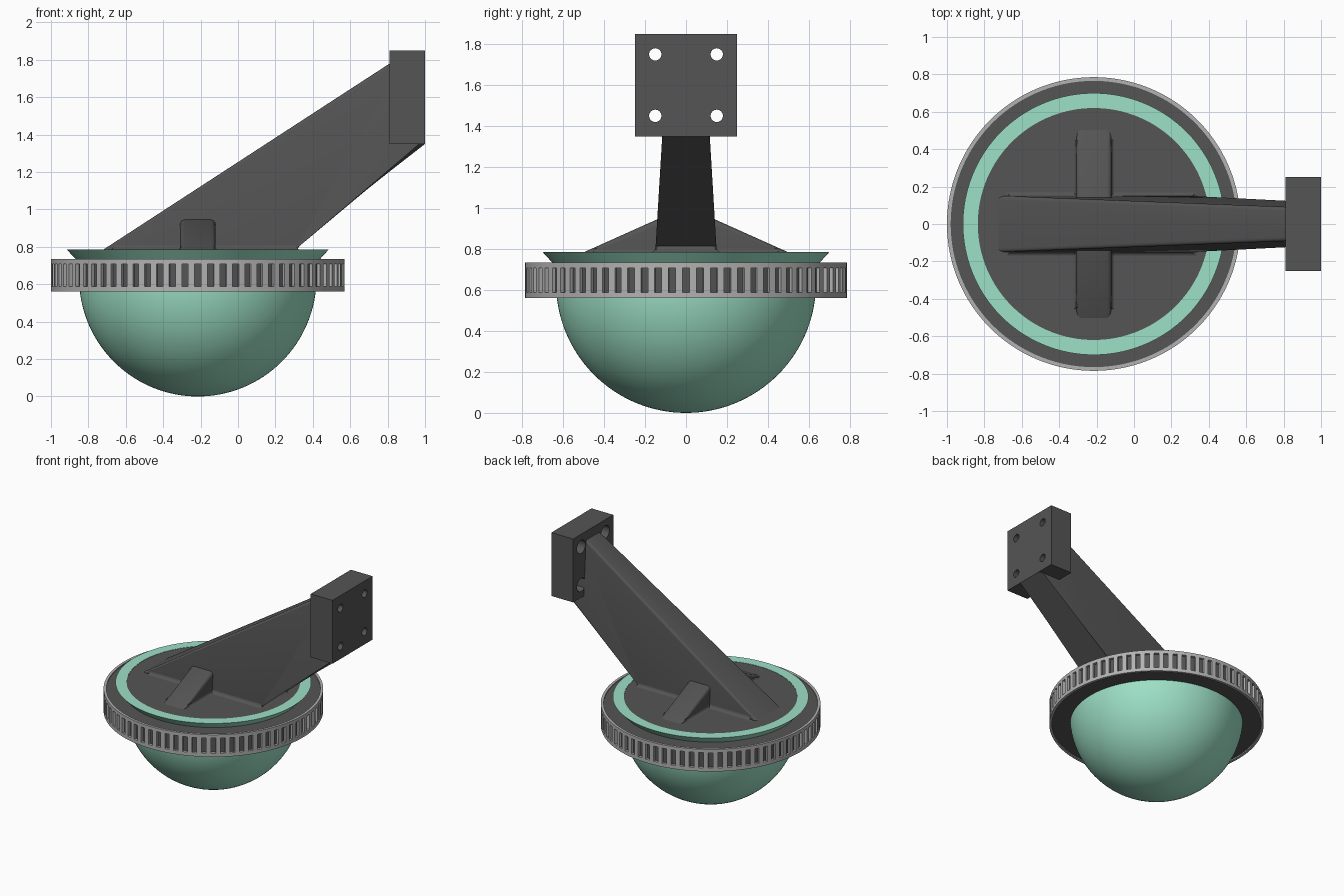
import bpy, bmesh, math
from mathutils import Vector

if "Cube" in bpy.data.objects:
    bpy.data.objects.remove(bpy.data.objects["Cube"])

CX = -0.215          # axis of the round lamp
SEG = 144


def material(name, rgb):
    m = bpy.data.materials.new(name)
    m.diffuse_color = (*rgb, 1)
    m.use_nodes = True
    m.node_tree.nodes["Principled BSDF"].inputs["Base Color"].default_value = m.diffuse_color
    return m


DARK = material("dark_grey", (0.09, 0.09, 0.09))
LIGHT = material("light_grey", (0.45, 0.45, 0.45))
GREEN = material("mint_glass", (0.34, 0.75, 0.57))


def finish(name, bm, mat, angle=30):
    bmesh.ops.remove_doubles(bm, verts=bm.verts, dist=1e-5)
    bmesh.ops.recalc_face_normals(bm, faces=bm.faces)
    me = bpy.data.meshes.new(name)
    bm.to_mesh(me)
    bm.free()
    ob = bpy.data.objects.new(name, me)
    bpy.context.collection.objects.link(ob)
    me.materials.append(mat)
    bpy.ops.object.select_all(action='DESELECT')
    ob.select_set(True)
    bpy.context.view_layer.objects.active = ob
    bpy.ops.object.shade_smooth_by_angle(angle=math.radians(angle))
    return ob


def loft(bm, rings, closed=True):
    """Bridge consecutive rings of points; returns rows of faces."""
    vs = [[bm.verts.new(p) for p in r] for r in rings]
    rows = []
    for a, b in zip(vs, vs[1:]):
        n = len(a)
        rows.append([bm.faces.new((a[i], a[(i + 1) % n], b[(i + 1) % n], b[i]))
                     for i in range(n)])
    return rows, vs


def circle(r, z):
    return [(CX + r * math.cos(2 * math.pi * (i + .5) / SEG),
             r * math.sin(2 * math.pi * (i + .5) / SEG), z) for i in range(SEG)]


def lathe(name, profile, mat):
    bm = bmesh.new()
    loft(bm, [circle(max(r, 1e-7), z) for r, z in profile])
    bmesh.ops.dissolve_degenerate(bm, edges=bm.edges, dist=1e-6)
    return finish(name, bm, mat)


def prism(name, profile, place, bevel):
    """Profile with two sides; side outlines are rounded."""
    bm = bmesh.new()
    _, vs = loft(bm, [[place(p, s) for p in profile] for s in (-1, 1)])
    for v in vs:
        bm.faces.new(v)
    edges = [e for row in vs for i in range(len(row))
             for e in row[i].link_edges if e.other_vert(row[i]) in row]
    bmesh.ops.bevel(bm, geom=list(set(edges)), offset=bevel, segments=4,
                    profile=0.5, affect='EDGES')
    return finish(name, bm, DARK)


def fillet(name, x0, x1, y0, y1, z, r):
    """Concave skirt around the foot of a rib."""
    bm = bmesh.new()
    rings = []
    for k in range(6):
        a = math.pi / 2 * k / 5
        d, h = r * (1 - math.sin(a)), z + r * (1 - math.cos(a))
        rings.append([(x0 - d, y0 - d, h), (x1 + d, y0 - d, h),
                      (x1 + d, y1 + d, h), (x0 - d, y1 + d, h)])
    _, vs = loft(bm, rings)
    bm.faces.new(vs[0])
    bm.faces.new(vs[-1])
    return finish(name, bm, DARK)


# Glass bowl with flared rim
R = 0.635
bowl = [(R * math.sin(math.pi / 2 * k / 32), R - R * math.cos(math.pi / 2 * k / 32))
        for k in range(33)]
lathe("glass_bowl", bowl + [(0.645, 0.725), (0.70, 0.785), (0.62, 0.785), (0.62, 0.76)], GREEN)

# Top cap and ring-shaped housing
lathe("top_cap", [(0, 0.76), (0.62, 0.76), (0.62, 0.783), (0, 0.783)], DARK)
lathe("housing", [(0.625, 0.57), (0.765, 0.57), (0.765, 0.728), (0.625, 0.728), (0.625, 0.57)], DARK)

# Slotted clamp ring: every other face of the middle band opens inward
bm = bmesh.new()
rows, _ = loft(bm, [circle(r, z) for r, z in
                    [(0.765, 0.58), (0.765, 0.56), (0.785, 0.56), (0.785, 0.588),
                     (0.785, 0.708), (0.785, 0.735), (0.765, 0.735), (0.765, 0.715)]])
bmesh.ops.recalc_face_normals(bm, faces=bm.faces)
caps = bmesh.ops.extrude_discrete_faces(bm, faces=rows[3][1::2])["faces"]
for v in {v for f in caps for v in f.verts}:
    d = Vector((v.co.x - CX, v.co.y, 0)).normalized()
    v.co.x, v.co.y = CX + d.x * 0.765, d.y * 0.765
bmesh.ops.delete(bm, geom=caps, context='FACES')
finish("slotted_ring", bm, LIGHT)

# Slanted arm, narrowing towards the wall
arm = [(-0.774, 0.75), (0.31, 0.75), (0.31, 0.815), (1.0, 1.35), (0.9, 1.838)]
prism("arm", arm, lambda p, s: (p[0], s * (0.15 - 0.06 * (p[1] - 0.785)), p[1]), 0.02)
fillet("arm_fillet", -0.66, 0.31, -0.148, 0.148, 0.782, 0.03)

# Cross rib
rib = [(-0.575, 0.75), (0.575, 0.75), (0.14, 0.945), (-0.14, 0.945)]
prism("cross_rib", rib, lambda p, s: (CX + s * 0.095, p[0], p[1]), 0.025)
fillet("rib_fillet", CX - 0.095, CX + 0.095, -0.445, 0.445, 0.782, 0.02)

# Wall plate with four counterbored holes
bpy.ops.mesh.primitive_cube_add(size=1, location=(0.905, 0, 1.60))
plate = bpy.context.object
plate.name = "wall_plate"
plate.scale = (0.19, 0.5, 0.5)
bpy.ops.object.transform_apply(location=False, rotation=False, scale=True)
plate.data.materials.append(DARK)


def cutter(radius, x0, x1, y, z):
    bpy.ops.mesh.primitive_cylinder_add(vertices=32, radius=radius, depth=x1 - x0,
                                        location=((x0 + x1) / 2, y, z),
                                        rotation=(0, math.pi / 2, 0))
    c = bpy.context.object
    c.name = "hole_cutter"
    m = plate.modifiers.new("hole", 'BOOLEAN')
    m.operation, m.object, m.solver = 'DIFFERENCE', c, 'EXACT'
    return c


cutters = [cutter(*spec, y, z) for y in (-0.15, 0.15) for z in (1.45, 1.75)
           for spec in ((0.03, 0.75, 1.05), (0.052, 0.75, 0.90))]
bpy.context.view_layer.objects.active = plate
for m in list(plate.modifiers):
    bpy.ops.object.modifier_apply(modifier=m.name)
for c in cutters:
    bpy.data.objects.remove(c, do_unlink=True)
bpy.ops.object.select_all(action='DESELECT')
plate.select_set(True)
bpy.ops.object.shade_smooth_by_angle(angle=math.radians(30))
